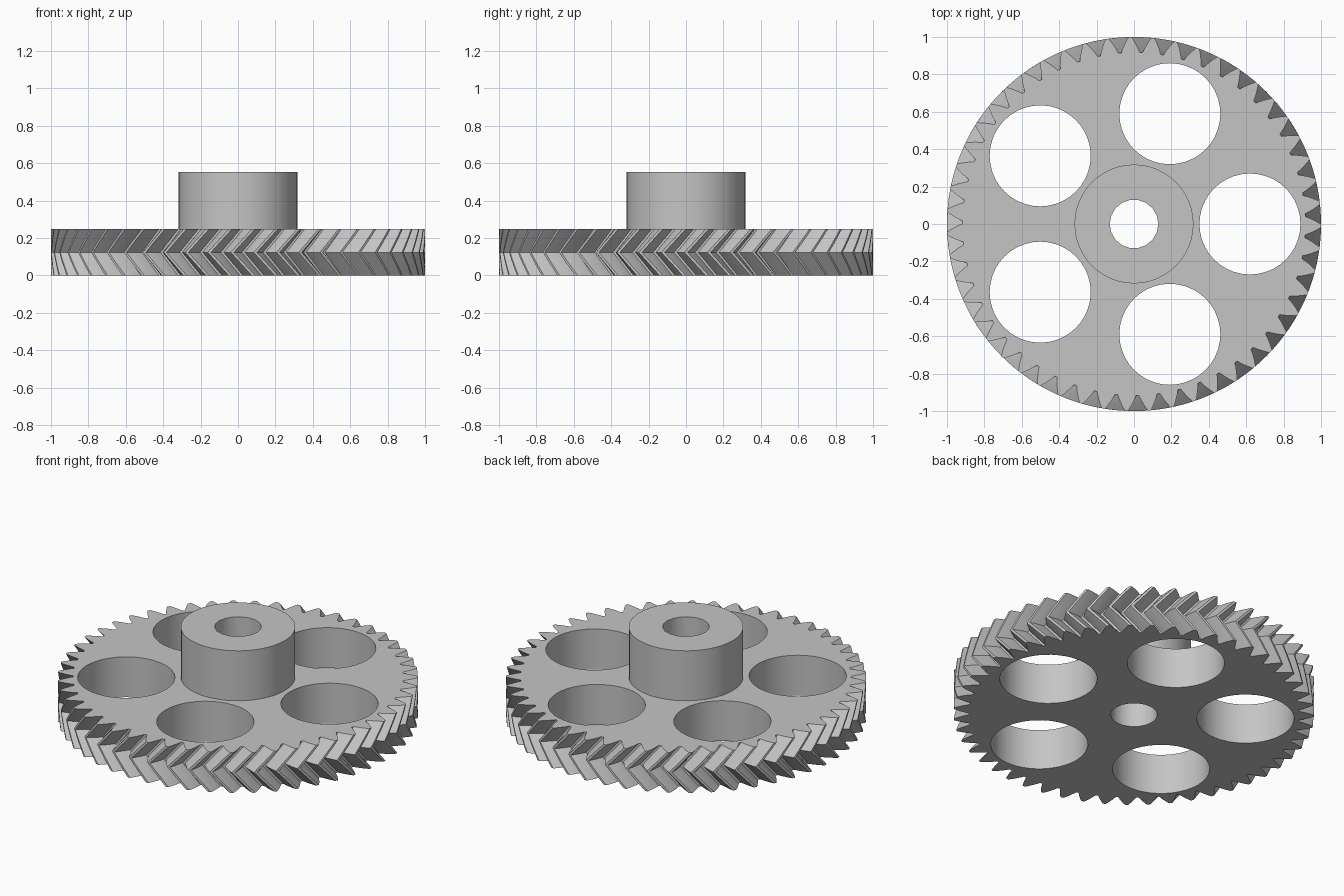
import bpy, bmesh, math
from math import cos, sin, tan, acos, pi, radians

cube = bpy.data.objects.get("Cube")
if cube:
    bpy.data.objects.remove(cube, do_unlink=True)

# Main dimensions
TEETH = 51
TIP_R, ROOT_R = 1.0, 0.917
WHEEL_H, HUB_TOP = 0.247, 0.553
HUB_R, BORE_R = 0.318, 0.13
HOLE_R, HOLE_ORBIT, HOLES = 0.27, 0.62, 5
TWIST = radians(6.5)        # sweep of each half of the chevron
SLICES = 3                  # steps per half

grey = bpy.data.materials.new("plain_grey")
grey.use_nodes = True
grey.diffuse_color = (0.56, 0.56, 0.56, 1)
grey.node_tree.nodes["Principled BSDF"].inputs["Base Color"].default_value = grey.diffuse_color


def circle(radius, sides, cx=0.0, cy=0.0):
    return [(cx + radius * cos(2 * pi * i / sides), cy + radius * sin(2 * pi * i / sides))
            for i in range(sides)]


def gear_outline():
    """Involute teeth, the first one centred on +x."""
    module = TIP_R / (TEETH / 2 + 1)
    pitch_r = module * TEETH / 2
    pressure = radians(28)
    base_r = pitch_r * cos(pressure)

    def half_angle(r):
        a = acos(base_r / r)
        return pi / (2 * TEETH) + (tan(pressure) - pressure) - (tan(a) - a)

    radii = [ROOT_R + (TIP_R - ROOT_R) * i / 4 for i in range(5)]
    flank = [(r, -half_angle(r)) for r in radii]
    tooth = flank + [(r, -a) for r, a in reversed(flank)]
    return [(r * cos(a + 2 * pi * t / TEETH), r * sin(a + 2 * pi * t / TEETH))
            for t in range(TEETH) for r, a in tooth]


def wall(bm, outline, levels):
    """Sweep a closed outline through (height, turn) levels; return end edges."""
    rings = []
    for z, turn in levels:
        c, s = cos(turn), sin(turn)
        rings.append([bm.verts.new((x * c - y * s, x * s + y * c, z)) for x, y in outline])
    n = len(outline)
    for low, high in zip(rings, rings[1:]):
        for i in range(n):
            j = (i + 1) % n
            bm.faces.new((low[i], low[j], high[j], high[i]))
    return [[bm.edges.get((ring[i], ring[(i + 1) % n])) for i in range(n)]
            for ring in (rings[0], rings[-1])]


def pierced_solid(name, outer, levels, openings):
    """Solid with an outer wall, straight openings and flat end caps."""
    bm = bmesh.new()
    bottom, top = wall(bm, outer, levels)
    ends = [(levels[0][0], 0), (levels[-1][0], 0)]
    for opening in openings:
        low, high = wall(bm, opening, ends)
        bottom += low
        top += high
    bmesh.ops.triangle_fill(bm, edges=bottom, use_beauty=True, normal=(0, 0, -1))
    bmesh.ops.triangle_fill(bm, edges=top, use_beauty=True, normal=(0, 0, 1))
    bmesh.ops.recalc_face_normals(bm, faces=bm.faces)
    mesh = bpy.data.meshes.new(name)
    bm.to_mesh(mesh)
    bm.free()
    mesh.materials.append(grey)
    obj = bpy.data.objects.new(name, mesh)
    bpy.context.collection.objects.link(obj)
    bpy.ops.object.select_all(action='DESELECT')
    obj.select_set(True)
    bpy.context.view_layer.objects.active = obj
    bpy.ops.object.shade_smooth_by_angle(angle=radians(30))
    return obj


# Toothed wheel: chevron teeth, five round openings and the bore
steps = [i / SLICES for i in range(-SLICES, SLICES + 1)]
chevron = [(WHEEL_H / 2 * (1 + t), TWIST * abs(t)) for t in steps]
bore = circle(BORE_R, 18)
openings = [circle(HOLE_R, 40, HOLE_ORBIT * cos(2 * pi * k / HOLES),
                   HOLE_ORBIT * sin(2 * pi * k / HOLES)) for k in range(HOLES)]
pierced_solid("toothed_wheel", gear_outline(), chevron, openings + [bore])

# Hub collar standing on the wheel
pierced_solid("hub_collar", circle(HUB_R, 48), [(WHEEL_H, 0), (HUB_TOP, 0)], [bore])
